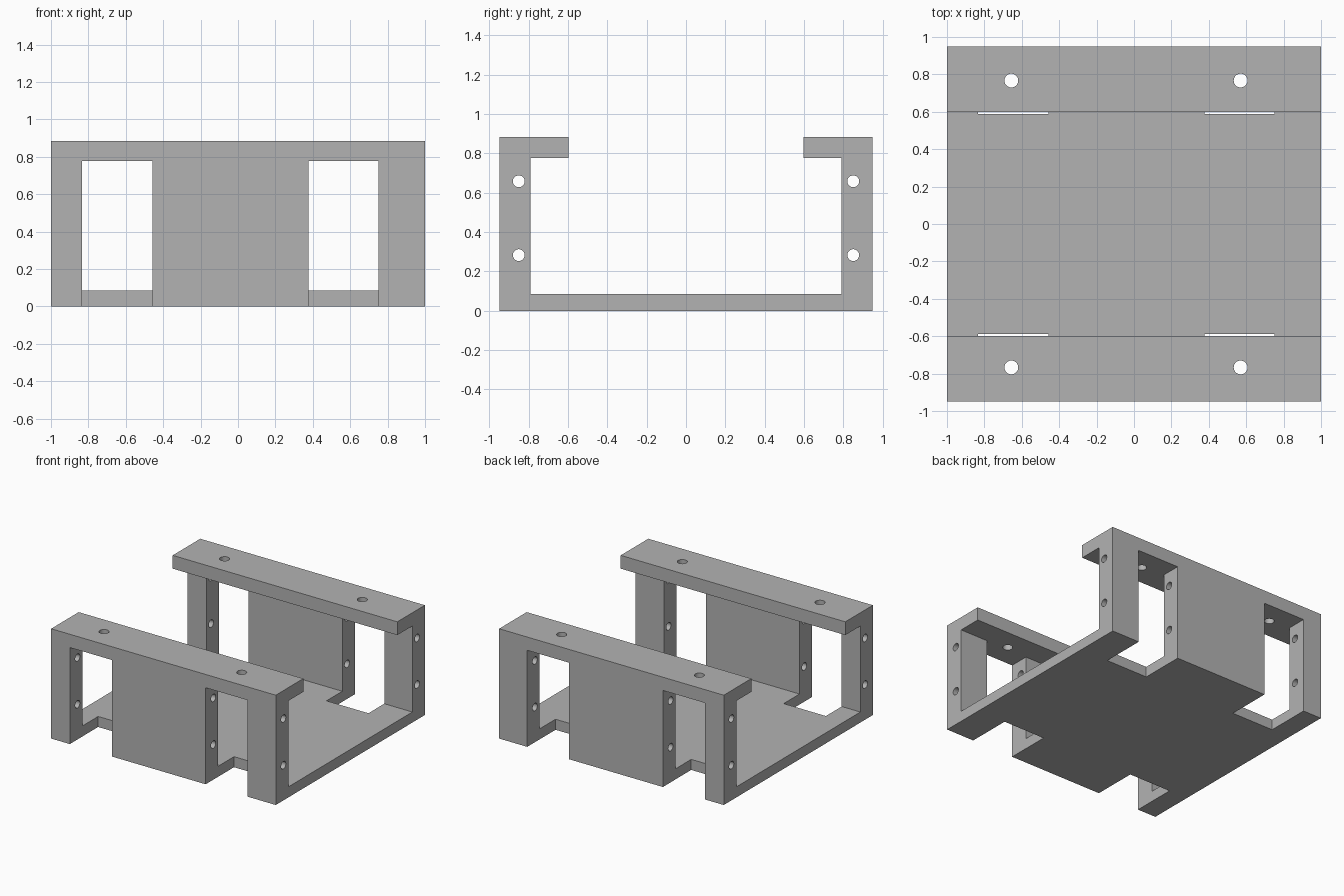
import bpy, bmesh
from mathutils import Matrix, Vector

old = bpy.data.objects.get("Cube")
if old:
    bpy.data.objects.remove(old, do_unlink=True)

# One plain grey for the whole bracket
grey = bpy.data.materials.new("plain_grey")
grey.use_nodes = True
colour = (0.45, 0.45, 0.45, 1)
grey.diffuse_color = colour
grey.node_tree.nodes["Principled BSDF"].inputs["Base Color"].default_value = colour


def make_object(name, bm):
    bmesh.ops.recalc_face_normals(bm, faces=bm.faces)
    mesh = bpy.data.meshes.new(name)
    bm.to_mesh(mesh)
    bm.free()
    mesh.materials.append(grey)
    obj = bpy.data.objects.new(name, mesh)
    bpy.context.collection.objects.link(obj)
    return obj


def box_cutter(low, high):
    low, high = Vector(low), Vector(high)
    bm = bmesh.new()
    bmesh.ops.create_cube(bm, size=1, matrix=Matrix.Translation((low + high) / 2)
                          @ Matrix.Diagonal((*(high - low), 1)))
    return make_object("window_cutter", bm)


def hole_cutter(centre, radius, length, axis):
    turn = Matrix.Rotation(1.5707963, 4, "Y") if axis == "X" else Matrix.Identity(4)
    bm = bmesh.new()
    bmesh.ops.create_cone(bm, cap_ends=True, segments=32, radius1=radius, radius2=radius,
                          depth=length, matrix=Matrix.Translation(centre) @ turn)
    return make_object("hole_cutter", bm)


def cut(obj, cutter):
    cutter.hide_render = True
    mod = obj.modifiers.new("cut", "BOOLEAN")
    mod.operation = "DIFFERENCE"
    mod.solver = "EXACT"
    mod.object = cutter
    bpy.context.view_layer.objects.active = obj
    bpy.ops.object.modifier_apply(modifier=mod.name)
    bpy.data.objects.remove(cutter, do_unlink=True)


# Channel section: floor, two walls and inward lips, mirrored about y = 0
OUTER, WALL, LIP = 0.948, 0.789, 0.598
TOP, UNDER, FLOOR = 0.884, 0.777, 0.085
half = [(OUTER, 0), (OUTER, TOP), (LIP, TOP), (LIP, UNDER), (WALL, UNDER), (WALL, FLOOR)]
section = half + [(-y, z) for y, z in reversed(half)]
bm = bmesh.new()
face = bm.faces.new([bm.verts.new((-1, y, z)) for y, z in section])
ends = bmesh.ops.extrude_face_region(bm, geom=[face])["geom"]
bmesh.ops.translate(bm, vec=(2, 0, 0), verts=[g for g in ends if isinstance(g, bmesh.types.BMVert)])
bracket = make_object("channel_bracket", bm)

for side in (-1, 1):
    # Windows through the walls, notching the floor below
    for x0, x1 in ((-0.834, -0.458), (0.376, 0.75)):
        y0, y1 = sorted((side * 0.588, side * 1.1))
        cut(bracket, box_cutter((x0, y0, -0.1), (x1, y1, UNDER)))
    # Long bores running through the walls
    for z in (0.283, 0.658):
        cut(bracket, hole_cutter((0, side * 0.85, z), 0.03, 2.2, "X"))
    # Mounting holes through the lips
    for x in (-0.656, 0.57):
        cut(bracket, hole_cutter((x, side * 0.767, 0.83), 0.037, 0.3, "Z"))

# Round bores, crisp edges
bpy.ops.object.select_all(action="DESELECT")
bracket.select_set(True)
bpy.context.view_layer.objects.active = bracket
bpy.ops.object.shade_smooth_by_angle(angle=0.5)
